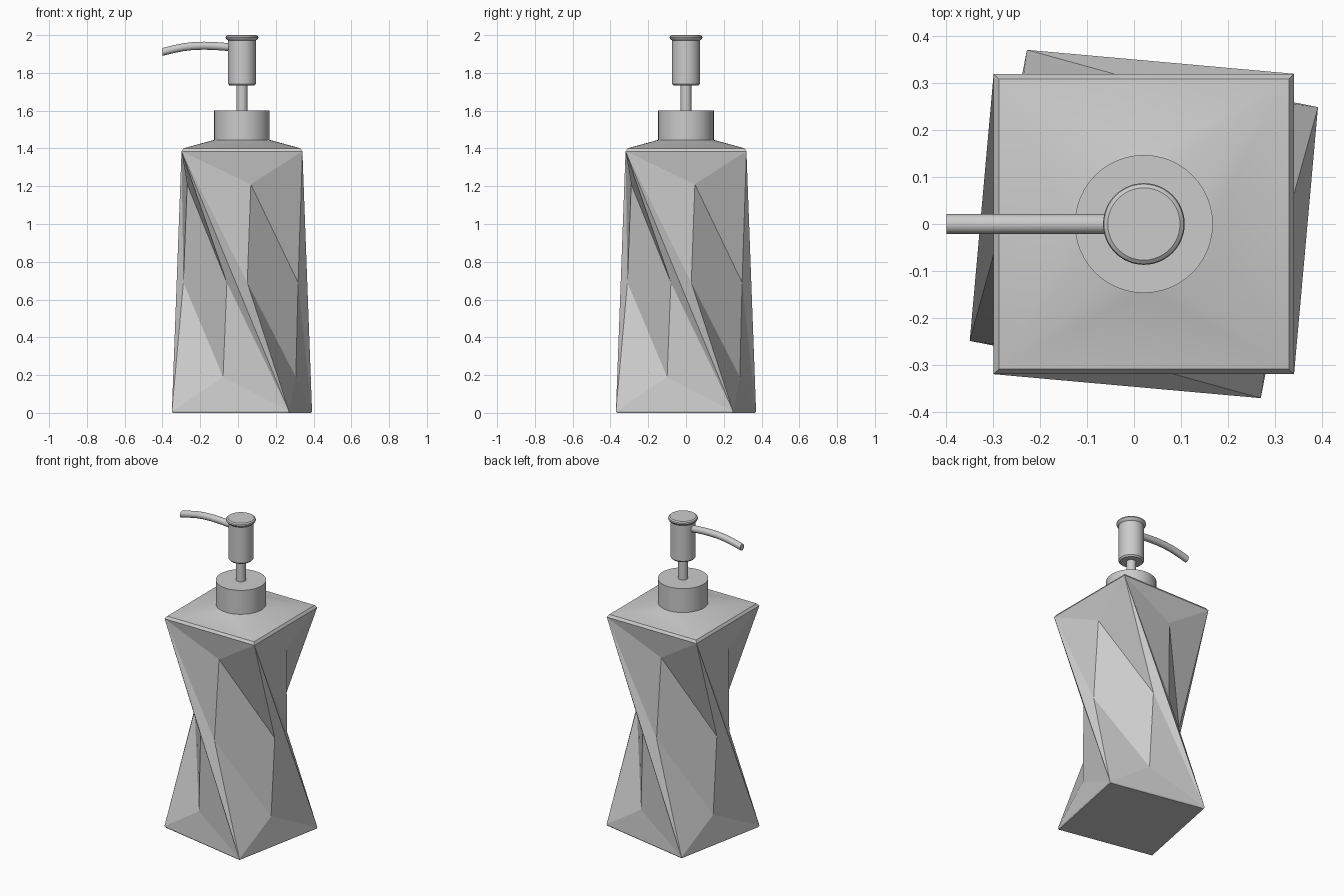
import bpy, bmesh
from math import sin, cos, pi, radians
from mathutils import Matrix, Vector

if "Cube" in bpy.data.objects:
    bpy.data.objects.remove(bpy.data.objects["Cube"])

AXIS_X = 0.021  # bottle axis, offset because the spout sticks out to -x


def finish(bm, name, angle):
    bmesh.ops.recalc_face_normals(bm, faces=bm.faces)
    mesh = bpy.data.meshes.new(name)
    bm.to_mesh(mesh)
    bm.free()
    obj = bpy.data.objects.new(name, mesh)
    bpy.context.collection.objects.link(obj)
    obj.location.x = AXIS_X
    bpy.ops.object.select_all(action='DESELECT')
    bpy.context.view_layer.objects.active = obj
    obj.select_set(True)
    bpy.ops.object.shade_smooth_by_angle(angle=radians(angle))
    return obj


def lathe(name, profile, steps=48):
    """Revolve (radius, z) points around the bottle axis; ends are capped."""
    bm = bmesh.new()
    rings = [[bm.verts.new((r * cos(2 * pi * i / steps), r * sin(2 * pi * i / steps), z))
              for i in range(steps)] for r, z in profile]
    for a, b in zip(rings, rings[1:]):
        for i in range(steps):
            j = (i + 1) % steps
            bm.faces.new((a[i], a[j], b[j], b[i]))
    bm.faces.new(rings[0])
    bm.faces.new(rings[-1])
    return finish(bm, name, 35)


# Twisted faceted bottle: one side's points, repeated four times around the axis
SIDE = {
    "top": (-0.32, -0.32, 1.385),      # top corner
    "rim": (-0.309, -0.309, 1.401),    # softened top corner
    "low": (0.249, -0.371, 0.008),     # bottom corner
    "foot": (0.246, -0.366, 0.0),      # softened bottom corner
    "p_up": (0.047, -0.290, 1.21),     # corners of the sunken diamond panel
    "q_left": (0.028, -0.310, 0.69),
    "q_right": (0.297, -0.080, 0.69),
    "p_down": (0.285, -0.100, 0.19),
}
bm = bmesh.new()
sides = []
for k in range(4):
    rot = Matrix.Rotation(k * pi / 2, 3, 'Z')
    sides.append({n: bm.verts.new(rot @ Vector(p)) for n, p in SIDE.items()})

ARC = 8
neck = [bm.verts.new((0.14 * cos(-3 * pi / 4 + 2 * pi * i / (4 * ARC)),
                      0.14 * sin(-3 * pi / 4 + 2 * pi * i / (4 * ARC)), 1.447))
        for i in range(4 * ARC)]

for k in range(4):
    s, n = sides[k], sides[(k + 1) % 4]
    up, left, right, down = s["p_up"], s["q_left"], s["q_right"], s["p_down"]
    tl, tr, bl, br = s["top"], n["top"], s["low"], n["low"]
    for f in ((tl, up, tr), (tl, left, up), (tl, bl, left), (bl, down, left),
              (bl, br, down), (br, right, down), (br, tr, right), (tr, up, right),
              (up, left, down, right),
              (tl, tr, n["rim"], s["rim"]), (s["foot"], n["foot"], br, bl)):
        bm.faces.new(f)
    # sloping shoulder: fan from the square rim to the round neck
    arc = [neck[(k * ARC + i) % (4 * ARC)] for i in range(ARC + 1)]
    half = ARC // 2
    for i in range(ARC):
        bm.faces.new((s["rim"] if i < half else n["rim"], arc[i + 1], arc[i]))
    bm.faces.new((s["rim"], n["rim"], arc[half]))
bm.faces.new(neck)
bm.faces.new([s["foot"] for s in sides])
finish(bm, "bottle_body", 5)

# Pump parts
lathe("collar", [(0.147, 1.43), (0.147, 1.60)])
lathe("pump_stem", [(0.029, 1.59), (0.029, 1.75)], 32)
lathe("pump_head", [(0.066, 1.733), (0.074, 1.742), (0.074, 1.972), (0.084, 1.980),
                    (0.087, 1.987), (0.085, 1.994), (0.077, 2.0)])

# Curved spout: round section swept along a short path, cut upright at the tip
path = [(-0.06, 1.936), (-0.14, 1.942), (-0.20, 1.944), (-0.26, 1.942),
        (-0.31, 1.936), (-0.36, 1.926), (-0.421, 1.911)]
bm = bmesh.new()
rings = [[bm.verts.new((x, 0.021 * cos(2 * pi * i / 24), z + 0.021 * sin(2 * pi * i / 24)))
          for i in range(24)] for x, z in path]
for a, b in zip(rings, rings[1:]):
    for i in range(24):
        bm.faces.new((a[i], a[i - 1], b[i - 1], b[i]))
bm.faces.new(rings[0])
bm.faces.new(rings[-1])
finish(bm, "spout", 35)
